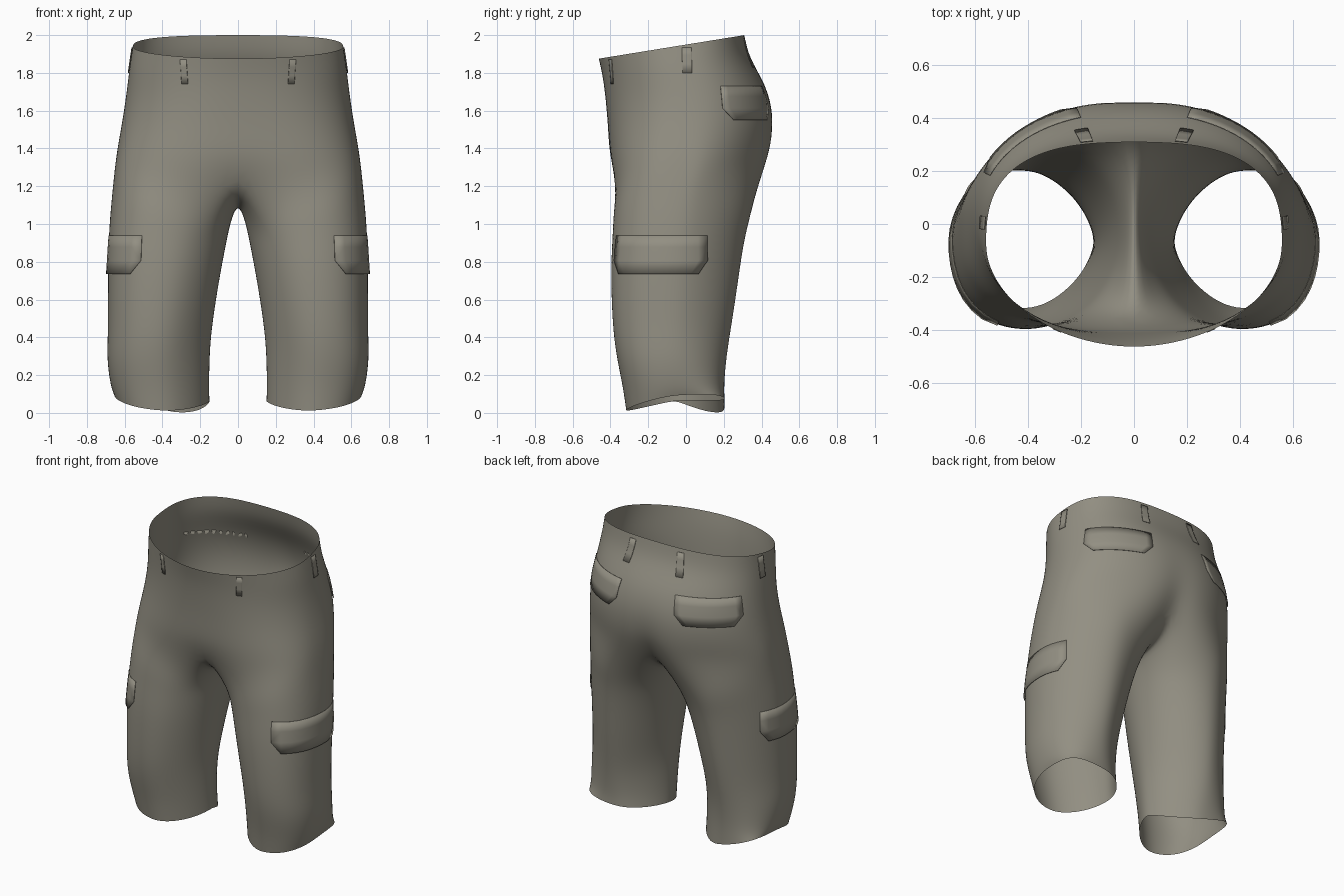
import bpy, bmesh
from math import sin, cos, radians, pi
from mathutils import Vector
from mathutils.bvhtree import BVHTree

cube = bpy.data.objects.get("Cube")
if cube:
    bpy.data.objects.remove(cube)

OLIVE = (0.29, 0.275, 0.225, 1)
cloth = bpy.data.materials.new("olive grey cloth")
cloth.use_nodes = True
cloth.diffuse_color = OLIVE
bsdf = cloth.node_tree.nodes["Principled BSDF"]
bsdf.inputs["Base Color"].default_value = OLIVE
bsdf.inputs["Roughness"].default_value = 0.9


def make_object(name, bm):
    mesh = bpy.data.meshes.new(name)
    bm.to_mesh(mesh)
    bm.free()
    obj = bpy.data.objects.new(name, mesh)
    bpy.context.collection.objects.link(obj)
    mesh.materials.append(cloth)
    for p in mesh.polygons:
        p.use_smooth = True
    return obj


def spow(v, e):
    return (abs(v) ** e) * (1 if v >= 0 else -1)


ARC, SEAM = 16, 6     # steps along the outer half and along the crotch seam

# Hip levels: front z, back z, half width, front y, back y,
# front and back roundness, front and back crease
HIPS = [(1.875, 2.0, .56, -.464, .31, 1.04, .73, 0, 0),
        (1.78, 1.88, .577, -.442, .335, .99, .8, 0, 0),
        (1.66, 1.74, .592, -.427, .425, .92, .9, 0, 0),
        (1.52, 1.58, .614, -.415, .475, .83, .96, 0, .01),
        (1.38, 1.42, .642, -.408, .474, .74, 1.05, 0, .03),
        (1.27, 1.30, .657, -.395, .452, .66, 1.12, .02, .07)]
# Crotch seam between the front and back centre: y, z
CROTCH = [(-.28, 1.18), (-.13, 1.135), (0, 1.12), (.13, 1.135), (.27, 1.195)]
# Leg levels: outer z, inner z, inner x, outer x, front y, back y,
# outer back and inner roundness
LEGS = [(1.14, 1.0, .04, .672, -.388, .352, 1.2, .92),
        (1.0, .88, .063, .685, -.392, .317, 1.2, 1.0),
        (.82, .74, .09, .692, -.402, .292, 1.2, 1.06),
        (.6, .56, .12, .692, -.398, .264, 1.18, 1.12),
        (.42, .41, .14, .692, -.388, .237, 1.12, 1.18),
        (.28, .28, .148, .698, -.368, .216, 1.02, 1.2),
        (.14, .14, .15, .677, -.338, .204, .8, 1.2),
        (.07, .05, .148, .657, -.32, .207, .55, 1.2)]


def hip_arc(level):
    zf, zb, a, yf, yb, ef, eb, cf, cb = level
    pts = []
    for i in range(ARC + 1):
        t = -pi / 2 + pi * i / ARC
        e = ef if t < 0 else eb
        x = a * spow(cos(t), e) if 0 < i < ARC else 0
        y = (yf + yb) / 2 + (yb - yf) / 2 * spow(sin(t), e)
        k = (y - yf) / (yb - yf)
        pull = max(0, 1 - x / .25) ** 2
        y += pull * (cf if t < 0 else -cb)
        pts.append(Vector((x, y, zf + (zb - zf) * k)))
    return pts


def leg_ring(level, side):
    zo, zi, xi, xo, yf, yb, eb, ei = level
    pts = []
    for i in range(ARC + SEAM):
        if i <= ARC:
            t = radians(-135 + 270 * i / ARC)
        else:
            t = radians(135 + 90 * (i - ARC) / SEAM)
        if cos(t) < 0:
            e = ei
        else:
            e = eb if t > 0 else .86
        c, s = spow(cos(t), e), spow(sin(t), e)
        z = zi + (zo - zi) * (c + 1) / 2
        if level is LEGS[-1]:       # wavy hem, lowest at the front
            z = .06 + .015 * c + .02 * c * c + (.01 if s > 0 else .048) * s
            if side < 0 and s > 0:
                z -= .07 * s * (1 - c) / 1.3
        pts.append(Vector(((xi + xo) / 2 + (xo - xi) / 2 * c,
                           (yf + yb) / 2 + (yb - yf) / 2 * s, z)))
    return pts


# Shorts shell: each half is lofted from waist to hem, then welded in the middle
bm = bmesh.new()
for side in (1, -1):
    def add(pts):
        return [bm.verts.new((p.x * side, p.y, p.z)) for p in pts]

    def bridge(a, b, closed):
        n = len(a)
        for i in range(n if closed else n - 1):
            j = (i + 1) % n
            quad = (a[i], a[j], b[j], b[i])
            bm.faces.new(quad if side < 0 else quad[::-1])

    arcs = [add(hip_arc(level)) for level in HIPS]
    for a, b in zip(arcs, arcs[1:]):
        bridge(a, b, False)
    seam = add([Vector((0, y, z)) for y, z in reversed(CROTCH)])
    rings = [arcs[-1] + seam] + [add(leg_ring(level, side)) for level in LEGS]
    for a, b in zip(rings, rings[1:]):
        bridge(a, b, True)
bmesh.ops.remove_doubles(bm, verts=bm.verts, dist=.0005)
bmesh.ops.recalc_face_normals(bm, faces=bm.faces)
shell = make_object("shorts_shell", bm)
sub = shell.modifiers.new("smooth", 'SUBSURF')
sub.levels = sub.render_levels = 2

bpy.context.view_layer.update()
tree = BVHTree.FromObject(shell, bpy.context.evaluated_depsgraph_get())


def patch(name, side, axis_x, a0, a1, z0, z1, lift_top, lift_low, chamfer):
    """Thin cloth piece wrapped on the shell around a vertical axis."""
    bm = bmesh.new()
    cols = 10
    rows = []
    for v, inset in ((0, chamfer), (.35, 0), (.7, 0), (1, 0)):
        row = []
        for i in range(cols + 1):
            u = inset + (1 - 2 * inset) * i / cols
            t = radians(a0 + (a1 - a0) * u)
            out = Vector((cos(t) * side, sin(t), 0))
            start = Vector((axis_x * side, -.07, z0 + (z1 - z0) * v)) + out * 1.5
            hit = tree.ray_cast(start, -out)[0]
            row.append(bm.verts.new(hit + out * (lift_low + (lift_top - lift_low) * v)))
        rows.append(row)
    for a, b in zip(rows, rows[1:]):
        for i in range(cols):
            bm.faces.new((a[i], a[i + 1], b[i + 1], b[i]))
    bmesh.ops.recalc_face_normals(bm, faces=bm.faces)
    obj = make_object(name, bm)
    solid = obj.modifiers.new("thickness", 'SOLIDIFY')
    solid.thickness = .003
    solid.offset = 0


for side, word in ((1, "left"), (-1, "right")):
    # Pocket flaps
    patch(word + "_cargo_flap", side, .4, -70, 38, .735, .94, .002, .01, .1)
    patch(word + "_back_pocket_flap", side, 0, 25, 67, 1.55, 1.73, .002, .007, .14)
    # Belt loops
    patch(word + "_front_belt_loop", side, 0, -51, -46.5, 1.74, 1.87, .003, .003, 0)
    patch(word + "_side_belt_loop", side, 0, 5, 10, 1.80, 1.935, .005, .005, 0)
    patch(word + "_back_belt_loop", side, 0, 62, 68, 1.83, 1.975, .005, .005, 0)
